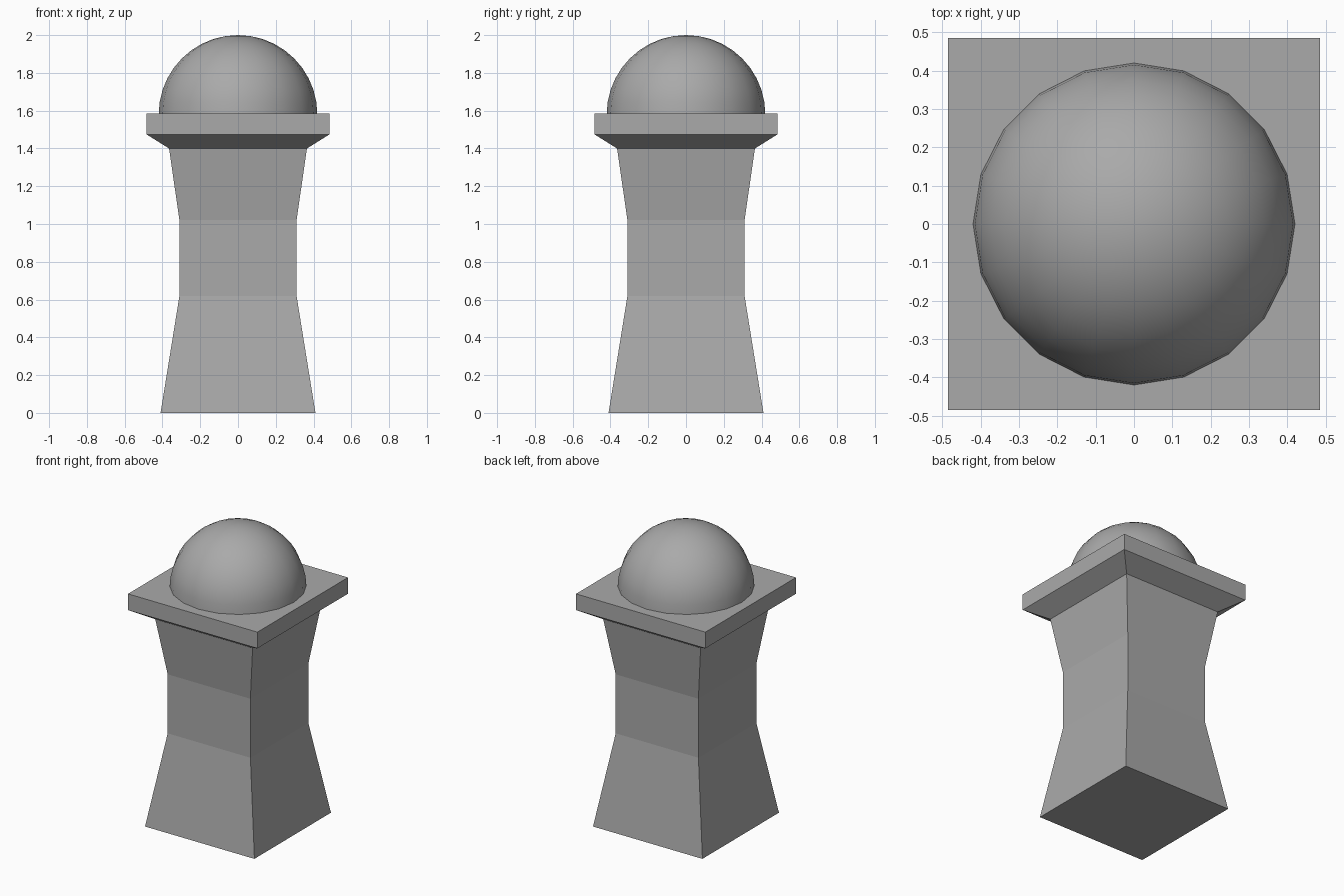
import bpy
import bmesh
import math

cube = bpy.data.objects.get("Cube")
if cube:
    bpy.data.objects.remove(cube, do_unlink=True)

stone = bpy.data.materials.new("grey_stone")
stone.use_nodes = True
GREY = (0.4, 0.4, 0.4, 1)
stone.diffuse_color = GREY
stone.node_tree.nodes["Principled BSDF"].inputs["Base Color"].default_value = GREY


def finish(name, bm):
    bmesh.ops.recalc_face_normals(bm, faces=bm.faces)
    mesh = bpy.data.meshes.new(name)
    bm.to_mesh(mesh)
    bm.free()
    mesh.materials.append(stone)
    obj = bpy.data.objects.new(name, mesh)
    bpy.context.collection.objects.link(obj)
    return obj


def square_loft(name, profile):
    """Stack square sections given as (half width, height) and cap the ends."""
    bm = bmesh.new()
    rings = [[bm.verts.new((sx * w, sy * w, z))
              for sx, sy in ((-1, -1), (1, -1), (1, 1), (-1, 1))]
             for w, z in profile]
    for low, high in zip(rings, rings[1:]):
        for i in range(4):
            j = (i + 1) % 4
            bm.faces.new((low[i], low[j], high[j], high[i]))
    bm.faces.new(rings[0])
    bm.faces.new(rings[-1])
    return finish(name, bm)


# Waisted square pillar
square_loft("pillar", [(0.41, 0), (0.31, 0.62), (0.31, 1.02), (0.365, 1.4)])

# Flared square cap slab
square_loft("cap", [(0.365, 1.4), (0.485, 1.475), (0.485, 1.585)])

# Smooth dome: upper half of a sphere
bm = bmesh.new()
bmesh.ops.create_uvsphere(bm, u_segments=20, v_segments=20, radius=0.42)
bmesh.ops.bisect_plane(bm, geom=bm.verts[:] + bm.edges[:] + bm.faces[:],
                       plane_co=(0, 0, 0), plane_no=(0, 0, 1), clear_inner=True)
bmesh.ops.translate(bm, verts=bm.verts, vec=(0, 0, 1.58))
dome = finish("dome", bm)
bpy.context.view_layer.objects.active = dome
dome.select_set(True)
bpy.ops.object.shade_smooth_by_angle(angle=math.radians(40))
